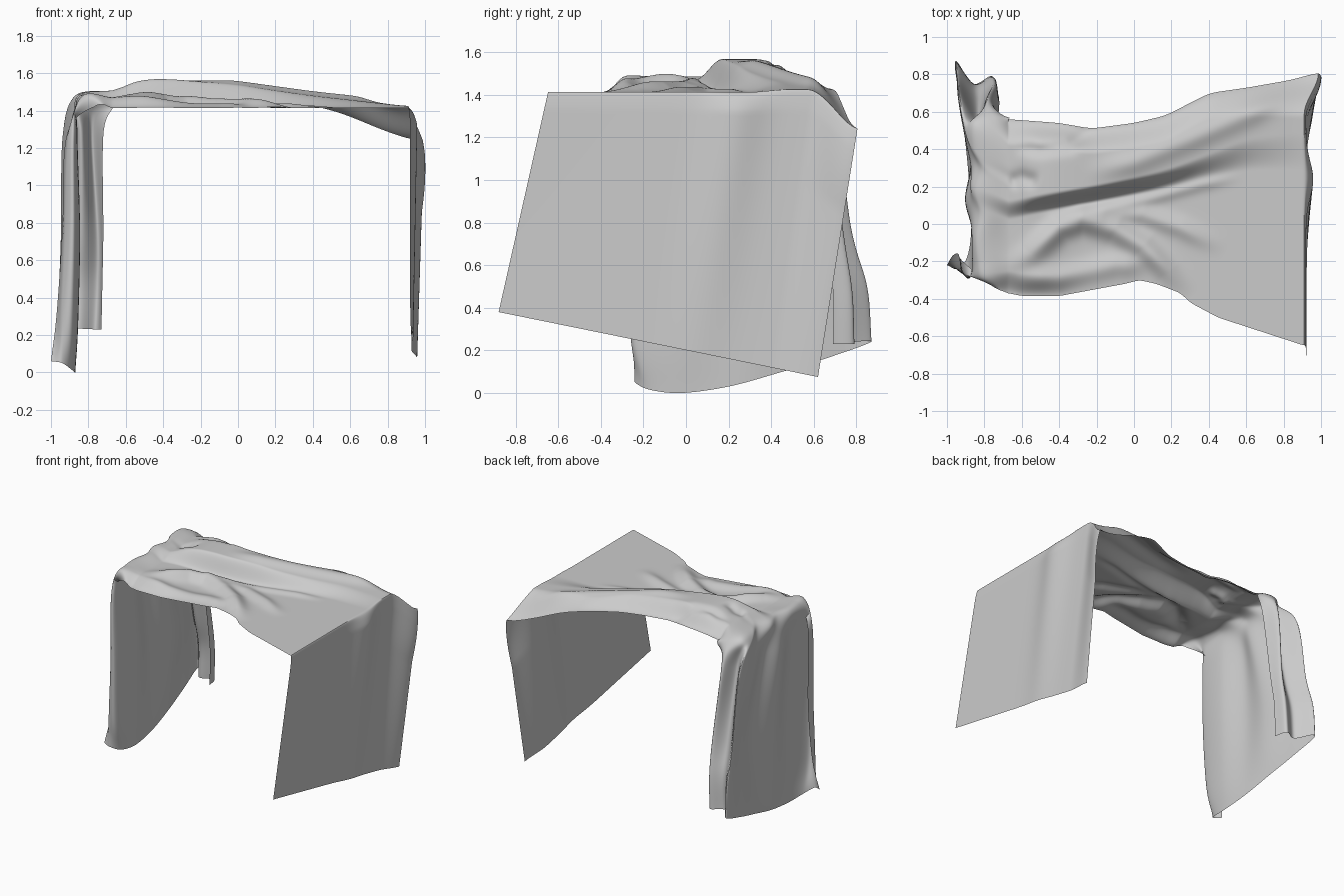
import bpy
import math
from mathutils import Vector
from mathutils.geometry import intersect_point_line

if "Cube" in bpy.data.objects:
    bpy.data.objects.remove(bpy.data.objects["Cube"])

NV, N_LEFT, N_TOP, N_RIGHT = 120, 80, 130, 40


def smooth(t):
    t = max(0.0, min(1.0, t))
    return t * t * (3 - 2 * t)


def lerp_table(table, x):
    for (x0, y0), (x1, y1) in zip(table, table[1:]):
        if x <= x1:
            return y0 + (y1 - y0) * max(0.0, (x - x0) / (x1 - x0))
    return table[-1][1]


def soft_table(table, x, r=.06):
    # table lookup with rounded corners
    return sum(lerp_table(table, x + r * k / 2) for k in range(-2, 3)) / 5


def spline(pts, t):
    # Catmull-Rom through evenly spaced points, t in 0..1
    n = len(pts) - 1
    i = min(int(t * n), n - 1)
    f = t * n - i
    b, c = pts[i], pts[i + 1]
    a = pts[i - 1] if i else b * 2 - c
    d = pts[i + 2] if i + 2 <= n else c * 2 - b
    return 0.5 * (2 * b + (c - a) * f + (2 * a - 5 * b + 4 * c - d) * f * f
                  + (3 * b - a - 3 * c + d) * f ** 3)


# Top sheet: outline, raised back plateau and fold lines
FRONT = [(-.67, -.37), (-.6, -.385), (-.4, -.385), (-.05, -.32), (.03, -.30),
         (.12, -.32), (.25, -.37), (.3, -.42), (.45, -.5), (.91, -.65)]
BACK = [(-.67, .56), (-.4, .54), (-.23, .51), (0, .54), (.17, .58),
        (.4, .70), (.6, .73), (.8, .77), (.91, .81)]
CREASE = [(-.67, .05), (-.55, .08), (-.2, .14), (.2, .22), (.6, .32), (.91, .32)]
PLATEAU = [(-.67, .085), (-.6, .125), (-.5, .155), (-.35, .155), (0, .12), (.4, .065), (.91, .01)]
FOLDS = [  # path, height, width
    ([(-.75, -.28), (-.55, -.16), (-.4, -.02), (-.28, .02), (-.1, -.03), (.05, -.12), (.18, -.25), (.3, -.4)],
     .05, .06),
    ([(-.35, .02), (-.15, .06), (.05, .05), (.25, -.02), (.5, -.15)], .025, .05),
    ([(-.5, .02), (-.2, .08), (.1, .14), (.35, .21), (.6, .26)], .015, .035),
    ([(-.3, .26), (.0, .33), (.3, .45), (.6, .58), (.9, .70)], .025, .06),
    ([(-.66, .42), (-.5, .4), (-.35, .42), (-.2, .5)], -.025, .04),
    ([(-.68, .22), (-.6, .25), (-.5, .22)], -.02, .04),
    ([(-.7, -.3), (-.4, -.29), (-.1, -.22), (.1, -.22)], .025, .06),
]
FOLDS = [([Vector(p) for p in path], h, w) for path, h, w in FOLDS]


def fold_height(p):
    total = 0.0
    for path, h, w in FOLDS:
        best, along = 9.0, 0.0
        for i, (a, b) in enumerate(zip(path, path[1:])):
            f = max(0.0, min(1.0, intersect_point_line(p, a, b)[1]))
            d = (p - a.lerp(b, f)).length
            if d < best:
                best, along = d, (i + f) / (len(path) - 1)
        taper = smooth(min(along, 1 - along) * 4)   # folds fade at both ends
        total += h * taper * math.exp(-(best / w) ** 2)
    return total


def top(u, v):
    x = -.67 + 1.58 * u
    y0, y1 = soft_table(FRONT, x, .02), soft_table(BACK, x, .04)
    y = y0 + (y1 - y0) * v
    rise = smooth((y - soft_table(CREASE, x) + .03) / (.10 + .1 * smooth(x)))
    edge = .25 + .75 * smooth((y1 - y) / .14)
    z = 1.413 + soft_table(PLATEAU, x) * rise * edge
    z += .05 * smooth((-.2 - x) / .4) * (1 - rise) * smooth((y - y0) / .12)
    z += fold_height(Vector((x, y))) * smooth((.93 - x) / .3)
    z -= .175 * smooth((y - .57) / .25) * smooth((x - .3) / .6)
    x += .075 * u ** 8 * smooth((v - .85) / .15)
    return Vector((x, y, z))


# Right drop: a nearly flat panel with slight vertical folds
def right(t, v):
    start = top(1, v)
    y = start.y + (-.88 + 1.5 * v - start.y) * t
    z = start.z + (.38 - .305 * v - start.z) * t
    bulge = .04 * math.exp(-((v - .62) / .09) ** 2)
    x = start.x + (.01 + bulge * (1 - .7 * t)) * math.sqrt(min(1, t * 14))
    x += .012 * math.sin(math.pi * min(1, t * 3)) * smooth((v - .85) / .15)
    x -= .045 * t * smooth((v - .85) / .15)
    return Vector((x + .008 * t * v, y, z))


# Left drop: rows from shoulder to hem, front to back, with both edges folded over
def level(z, pairs):
    return [Vector((x, y, z)) for x, y in pairs]


SHOULDER = level(1.475, [(-.76, -.33), (-.82, -.29), (-.84, -.2), (-.85, -.07), (-.83, .06), (-.86, .18),
                         (-.83, .3), (-.87, .42), (-.86, .54), (-.76, .59), (-.67, .57)])
for i, drop in ((0, .05), (9, .03), (10, .06)):
    SHOULDER[i].z -= drop
UPPER = level(1.27, [(-.915, -.2), (-.905, -.27), (-.87, -.27), (-.86, -.06), (-.90, .12), (-.86, .27),
                     (-.90, .44), (-.935, .68), (-.84, .56), (-.78, .67), (-.72, .57)])
MIDDLE = level(.75, [(-.94, -.16), (-.925, -.25), (-.87, -.27), (-.845, -.04), (-.89, .18), (-.86, .4),
                     (-.90, .6), (-.945, .78), (-.84, .67), (-.75, .74), (-.72, .65)])
LOWER = level(.3, [(-.97, -.17), (-.94, -.25), (-.88, -.24), (-.855, -.04), (-.88, .19), (-.88, .41),
                   (-.92, .63), (-.953, .85), (-.85, .74), (-.75, .78), (-.725, .69)])
HEM = level(0, [(-1, -.22), (-.94, -.24), (-.89, -.17), (-.87, -.02), (-.88, .2), (-.90, .42),
                (-.93, .65), (-.955, .87), (-.86, .75), (-.76, .79), (-.73, .69)])
for p, z in zip(HEM, (.06, .05, .015, .0, .03, .09, .16, .24, .235, .23, .23)):
    p.z = z
for p, q in zip(LOWER, HEM):
    p.z = q.z + .25


def left(t, v):
    rows = [top(0, v)] + [spline(r, v) for r in (SHOULDER, UPPER, MIDDLE, LOWER, HEM)]
    return spline(rows, t)


# Join the three stretches into one continuous sheet
stations = [(left, 1 - i / N_LEFT) for i in range(N_LEFT)]
stations += [(top, i / N_TOP) for i in range(N_TOP)]
stations += [(right, (i / N_RIGHT) ** 1.6) for i in range(N_RIGHT + 1)]
verts = [f(s, j / NV) for f, s in stations for j in range(NV + 1)]
W = NV + 1
faces = [(i * W + j, (i + 1) * W + j, (i + 1) * W + j + 1, i * W + j + 1)
         for i in range(len(stations) - 1) for j in range(NV)]

mesh = bpy.data.meshes.new("draped_cloth")
mesh.from_pydata(verts, [], faces)
cloth = bpy.data.objects.new("draped_cloth", mesh)
bpy.context.collection.objects.link(cloth)
bpy.context.view_layer.objects.active = cloth
cloth.select_set(True)
bpy.ops.object.shade_smooth_by_angle(angle=math.radians(50))
